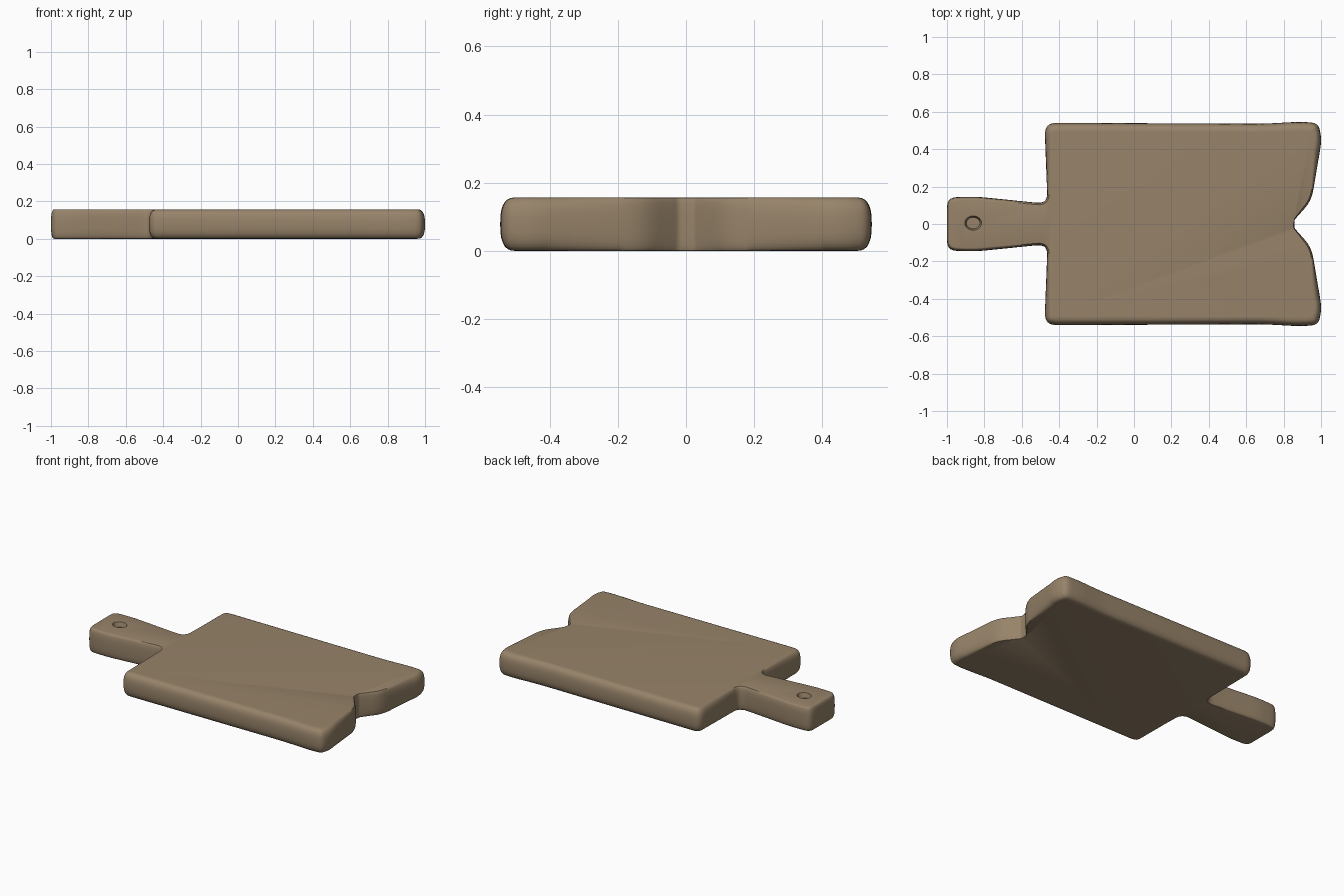
import bpy, bmesh, math
from mathutils import Vector

if "Cube" in bpy.data.objects:
    bpy.data.objects.remove(bpy.data.objects["Cube"])

wood = bpy.data.materials.new("warm brown wood")
wood.diffuse_color = (0.31, 0.228, 0.143, 1)
wood.use_nodes = True
wood.node_tree.nodes["Principled BSDF"].inputs["Base Color"].default_value = wood.diffuse_color

# Half outline: x, y, corner cut length, edge roundness factor
HALF = [
    (-1.0, 0.142, 0.06, 0.4),
    (-0.85, 0.147, 0.06, 0.4),
    (-0.462, 0.108, 0.065, 0.35),
    (-0.479, 0.541, 0.075, 1.0),
    (0.70, 0.536, 0.10, 1.0),
    (0.87, 0.546, 0.06, 1.0),
    (0.985, 0.542, 0.06, 1.0),
    (1.004, 0.45, 0.06, 0.9),
    (0.949, 0.125, 0.07, 0.3),
    (0.858, 0.022, 0.012, 0.15),
]
OUTLINE = HALF + [(x, -y, r, f) for x, y, r, f in reversed(HALF)]
THICK = 0.157


def rounded(points, steps=8):
    """Round every corner with a short curve, returning (position, factor)."""
    out = []
    n = len(points)
    for i, (x, y, r, f) in enumerate(points):
        p = Vector((x, y))
        a = Vector(points[i - 1][:2]) - p
        b = Vector(points[(i + 1) % n][:2]) - p
        a = p + a.normalized() * min(r, a.length * 0.45)
        b = p + b.normalized() * min(r, b.length * 0.45)
        for k in range(steps + 1):
            t = k / steps
            w = 2 * t * (1 - t) * 1.3
            d = (1 - t) ** 2 + w + t * t
            out.append(((a * (1 - t) ** 2 + p * w + b * t * t) / d, f))
    return out


# Board: outline rings stacked through a bulging edge profile
pts = rounded(OUTLINE)
n = len(pts)
normals = []
for i in range(n):
    t = pts[(i + 1) % n][0] - pts[i - 1][0]
    normals.append(Vector((t.y, -t.x)).normalized())   # inward, outline is clockwise

bm = bmesh.new()
rings = []
LEVELS = 14
for j in range(LEVELS + 1):
    ang = -math.pi / 2 + math.pi * j / LEVELS
    s, c = math.sin(ang), max(0.0, math.cos(ang))
    z = THICK / 2 * (1 + math.copysign(abs(s) ** 0.75, s))
    inset = 0.046 * (1 - c ** 0.75)
    rings.append([bm.verts.new((p.x + m.x * inset * f, p.y + m.y * inset * f, z))
                  for (p, f), m in zip(pts, normals)])
for lo, hi in zip(rings, rings[1:]):
    for i in range(n):
        k = (i + 1) % n
        bm.faces.new((lo[i], lo[k], hi[k], hi[i]))
bm.faces.new(rings[0])
bm.faces.new(rings[-1])
bmesh.ops.recalc_face_normals(bm, faces=bm.faces)
mesh = bpy.data.meshes.new("cutting_board")
bm.to_mesh(mesh)
bm.free()
board = bpy.data.objects.new("cutting_board", mesh)
bpy.context.collection.objects.link(board)
mesh.materials.append(wood)

# Shallow hanging dimple in the handle
bpy.ops.mesh.primitive_cone_add(vertices=32, radius1=0.036, radius2=0.054, depth=0.06,
                                location=(-0.86, 0.005, THICK))
cutter = bpy.context.object
cutter.name = "dimple_cutter"
cutter.scale.y = 0.85
cutter.data.materials.append(wood)
cutter.hide_render = True
cutter.display_type = 'WIRE'
cut = board.modifiers.new("dimple", 'BOOLEAN')
cut.operation = 'DIFFERENCE'
cut.solver = 'EXACT'
cut.object = cutter

# Apply the cut, drop the helper, smooth the rounded edges
bpy.ops.object.select_all(action='DESELECT')
board.select_set(True)
bpy.context.view_layer.objects.active = board
bpy.ops.object.modifier_apply(modifier=cut.name)
bpy.data.objects.remove(cutter)
bpy.ops.object.shade_smooth_by_angle(angle=math.radians(35))
